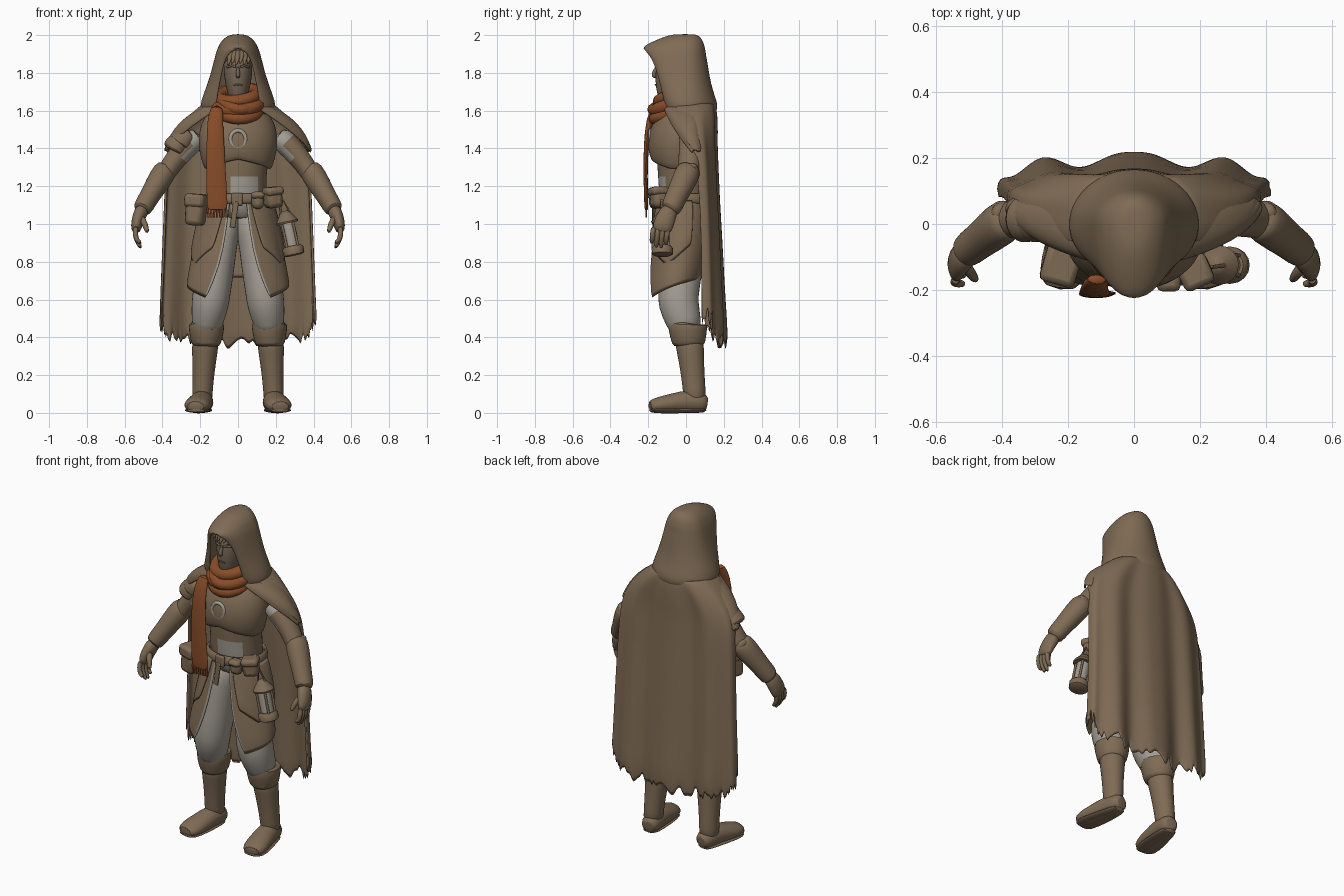
import bpy, bmesh, math, random
from mathutils import Vector, Euler

if "Cube" in bpy.data.objects:
    bpy.data.objects.remove(bpy.data.objects["Cube"])
random.seed(4)


def material(name, rgb):
    m = bpy.data.materials.new(name)
    m.use_nodes = True
    m.diffuse_color = (*rgb, 1)
    m.node_tree.nodes["Principled BSDF"].inputs["Base Color"].default_value = (*rgb, 1)
    return m


BROWN = material("brown cloth", (0.213, 0.148, 0.09))
SKIN = material("shaded skin", (0.18, 0.13, 0.088))
GREY = material("grey linen", (0.37, 0.34, 0.295))
RUST = material("rust scarf", (0.25, 0.074, 0.022))


def finish(ob, mirror=False, subsurf=0, thick=0, bevel=0, angle=50):
    if thick:
        s = ob.modifiers.new("Solidify", "SOLIDIFY")
        s.thickness, s.offset = thick, 0
    if bevel:
        b = ob.modifiers.new("Bevel", "BEVEL")
        b.width, b.segments = bevel, 2
    if subsurf:
        s = ob.modifiers.new("Subsurf", "SUBSURF")
        s.levels = s.render_levels = subsurf
    if mirror:
        ob.modifiers.new("Mirror", "MIRROR")
    bpy.ops.object.select_all(action="DESELECT")
    ob.select_set(True)
    bpy.context.view_layer.objects.active = ob
    bpy.ops.object.shade_smooth_by_angle(angle=math.radians(angle))
    return ob


def build(name, verts, faces, mats):
    me = bpy.data.meshes.new(name)
    me.from_pydata(verts, [], faces)
    for m in mats:
        me.materials.append(m)
    bm = bmesh.new()
    bm.from_mesh(me)
    bmesh.ops.remove_doubles(bm, verts=bm.verts, dist=1e-5)
    bmesh.ops.recalc_face_normals(bm, faces=bm.faces)
    bm.to_mesh(me)
    bm.free()
    ob = bpy.data.objects.new(name, me)
    bpy.context.collection.objects.link(ob)
    return ob


def tube(name, rings, mat, n=16, mirror=False, rule=None, subsurf=1):
    """Elliptical loft through (x, y, z, half width, half depth) rings."""
    verts, faces = [], []
    cs = [Vector(r[:3]) for r in rings]
    for i, r in enumerate(rings):
        t = (cs[min(i + 1, len(cs) - 1)] - cs[max(i - 1, 0)]).normalized()
        v = t.cross(Vector((1, 0, 0))).normalized()
        u = v.cross(t)
        for k in range(n):
            a = math.tau * k / n
            verts.append(cs[i] + u * r[3] * math.cos(a) + v * r[4] * math.sin(a))
    for i in range(len(rings) - 1):
        for k in range(n):
            j = (k + 1) % n
            faces.append((i * n + k, i * n + j, (i + 1) * n + j, (i + 1) * n + k))
    faces += [tuple(range(n)), tuple(range(len(verts) - n, len(verts)))]
    ob = build(name, verts, faces, [mat, GREY])
    if rule:
        for p in ob.data.polygons:
            p.material_index = int(rule(p.center))
    return finish(ob, mirror, subsurf)


def wrap(name, rows, mat, n=64, power=1, fold=0, hem=None, thick=0.014, trim=False, start=-1, mirror=False):
    """Sheet around the body: rows of (z, rx, cy, ry, half angle from the back)."""
    verts, faces, edge = [], [], []
    for i, (z, rx, cy, ry, spread) in enumerate(rows):
        f = i / (len(rows) - 1)
        for k in range(n + 1):
            u = start + (1 - start) * k / n
            a = u * math.radians(spread)
            s, c = math.sin(a), math.cos(a)
            r = 1 + fold * f * math.cos(a * 9 + 0.6 * math.sin(3 * a))
            x = math.copysign(abs(s) ** power, s) * rx
            y = cy + math.copysign(abs(c) ** power, c) * ry * r
            verts.append((x, y, z + (hem(u, f) if hem else 0)))
    for i in range(len(rows) - 1):
        for k in range(n):
            q = i * (n + 1) + k
            faces.append((q, q + 1, q + n + 2, q + n + 1))
            edge.append(trim and k in (0, n - 1))
    ob = build(name, verts, faces, [mat, GREY])
    for p, e in zip(ob.data.polygons, edge):
        p.material_index = int(e)
    return finish(ob, mirror, 1, thick)


def cord(name, pts, r, mat, cyclic=False):
    cu = bpy.data.curves.new(name, "CURVE")
    cu.dimensions, cu.bevel_depth, cu.bevel_resolution, cu.use_fill_caps = "3D", r, 3, True
    sp = cu.splines.new("POLY")
    sp.points.add(len(pts) - 1)
    for p, co in zip(sp.points, pts):
        p.co = (*co, 1)
    sp.use_cyclic_u = cyclic
    cu.materials.append(mat)
    ob = bpy.data.objects.new(name, cu)
    bpy.context.collection.objects.link(ob)
    bpy.ops.object.select_all(action="DESELECT")
    ob.select_set(True)
    bpy.context.view_layer.objects.active = ob
    bpy.ops.object.convert(target="MESH")
    return finish(bpy.context.object)


def box(name, loc, size, rot=(0, 0, 0), mat=BROWN, bevel=0.012):
    x, y, z = (s / 2 for s in size)
    e = Euler([math.radians(d) for d in rot])
    vs = [Vector((i, j, k)) for i in (-x, x) for j in (-y, y) for k in (-z, z)]
    for v in vs:
        v.rotate(e)
    fs = [(0, 1, 3, 2), (4, 6, 7, 5), (0, 4, 5, 1), (2, 3, 7, 6), (0, 2, 6, 4), (1, 5, 7, 3)]
    return finish(build(name, [v + Vector(loc) for v in vs], fs, [mat]), bevel=bevel, angle=35)


# Torso, with the shirt showing at the front of the waist
tube("torso", [(0, 0, 1.02, .16, .12), (0, -.01, 1.12, .155, .13), (0, -.02, 1.27, .15, .13), (0, -.02, 1.34, .165, .135),
               (0, -.02, 1.45, .19, .13), (0, 0, 1.57, .16, .10), (0, 0, 1.62, .08, .08)], BROWN, 24,
     rule=lambda c: c.y < -.1 and abs(c.x - .03) < .075 and c.z < 1.25)
wrap("chest_leather", [(1.60, .14, -.02, .10, 180), (1.53, .195, -.03, .14, 180), (1.43, .205, -.045, .15, 180),
                       (1.35, .19, -.045, .148, 180), (1.29, .17, -.04, .137, 180)], BROWN,
     hem=lambda u, f: .05 * f * max(0, abs(u) * 2.5 - 1.5))
cord("chest_ring", [(.04 * math.cos(a), -.188, 1.45 + .045 * math.sin(a)) for a in
                    [math.tau * k / 16 for k in range(16)]], .011, GREY, True)
wrap("belt", [(1.165, .165, -.01, .142, 180), (1.105, .175, -.01, .15, 180)], BROWN, thick=.02)
box("belt_buckle", (-.005, -.165, 1.13), (.06, .02, .07))
box("belt_end", (-.02, -.172, 1.05), (.03, .012, .14), (0, 8, 0), bevel=.004)

# Legs and boots
tube("trousers", [(.05, 0, 1.08, .09, .10), (.085, -.01, .95, .088, .11), (.11, -.02, .8, .098, .115),
                  (.138, -.04, .65, .102, .112), (.148, -.042, .57, .102, .11), (.163, -.01, .48, .085, .095),
                  (.17, 0, .42, .07, .08)], GREY, mirror=True)
tube("boot_shaft", [(.168, .01, .43, .078, .085), (.176, .024, .33, .069, .073), (.182, .034, .22, .06, .064),
                    (.188, .044, .12, .054, .061), (.19, .047, .05, .058, .06)], BROWN, mirror=True)
tube("boot_cuff", [(.168, .01, .48, .07, .08), (.168, .008, .475, .097, .108), (.166, .01, .44, .096, .104),
                   (.17, .015, .36, .08, .09), (.17, .015, .35, .065, .07)], BROWN, mirror=True)
tube("boot_foot", [(.178, .115, .048, .035, .035), (.182, .09, .052, .055, .055), (.19, .02, .062, .06, .065),
                   (.204, -.07, .05, .068, .054), (.219, -.15, .04, .073, .044), (.226, -.2, .032, .05, .032)],
     BROWN, mirror=True)
tube("boot_sole", [(.182, .112, .014, .045, .014), (.19, .02, .014, .058, .014), (.217, -.13, .014, .074, .014),
                   (.225, -.198, .014, .055, .014)], BROWN, mirror=True)

# Split coat skirt with pale edges and shorter hip panels
wrap("coat_skirt", [(1.14, .165, -.01, .14, 166), (1.0, .205, -.02, .15, 163), (.85, .24, -.04, .16, 157),
                    (.71, .272, -.06, .155, 141)], BROWN, 120, trim=True, hem=lambda u, f: -.11 * f * u * u)
wrap("hip_panel", [(1.13, .18, -.01, .152, 160), (1.0, .22, -.02, .165, 155), (.87, .25, -.04, .172, 148)], BROWN, 24,
     start=.45, mirror=True, hem=lambda u, f: -.10 * f * (1 - abs(u - .75) * 4))

# Arms, bracers and hands
tube("sleeve", [(.20, .03, 1.47, .06, .07), (.25, .03, 1.435, .066, .07), (.32, .025, 1.36, .06, .065),
                (.375, .015, 1.28, .052, .058), (.42, -.01, 1.21, .05, .055)], BROWN, mirror=True,
     rule=lambda c: c.x < .27)
tube("bracer", [(.372, .02, 1.30, .045, .05), (.385, .015, 1.285, .067, .07), (.43, -.02, 1.21, .062, .066),
                (.478, -.058, 1.13, .052, .056), (.51, -.083, 1.075, .054, .058), (.513, -.088, 1.07, .03, .03)],
     BROWN, mirror=True)
tube("elbow_guard", [(.36, .03, 1.24, .02, .03), (.395, .035, 1.28, .045, .045), (.43, .035, 1.32, .008, .015)],
     BROWN, mirror=True)
tube("palm", [(.50, -.08, 1.09, .04, .045), (.525, -.103, 1.04, .036, .052), (.54, -.125, .985, .03, .056),
              (.54, -.13, .955, .02, .046)], BROWN, mirror=True)
for k, (y, tip) in enumerate([(-.170, .90), (-.145, .872), (-.12, .868), (-.095, .89)]):
    tube(f"finger_{k}", [(.54, y, .99, .015, .015), (.546, y - .006, .95, .016, .016),
                         (.536, y - .01, .912, .014, .014), (.512, y - .012, tip, .011, .011)], BROWN, 8, True)
tube("thumb", [(.515, -.12, 1.04, .02, .022), (.492, -.155, 1.0, .018, .018), (.478, -.172, .95, .012, .012)],
     BROWN, 8, True)


# Cape over the back, with a torn hem, and a mantle over the shoulders
def torn(u, f):
    return 0 if f < 1 else .11 * u * u + random.uniform(-.045, .045) + random.choice((0, 0, 0, .17)) * (abs(u) > .75)


wrap("cape", [(1.64, .17, .02, .125, 120), (1.60, .22, .025, .128, 118), (1.56, .265, .03, .124, 116),
              (1.49, .325, .04, .114, 112), (1.42, .358, .055, .096, 106), (1.34, .375, .07, .084, 98),
              (1.15, .383, .082, .078, 94), (.9, .393, .09, .083, 93), (.65, .403, .092, .09, 93),
              (.53, .408, .094, .094, 93), (.36, .41, .095, .098, 93)],
     BROWN, 88, power=.75, fold=.24, hem=torn)
wrap("mantle", [(1.65, .13, -.005, .115, 155), (1.61, .195, -.005, .128, 150), (1.56, .278, .005, .122, 142),
                (1.50, .335, .015, .11, 130), (1.44, .37, .03, .092, 116), (1.385, .39, .05, .07, 104)],
     BROWN, 72, power=.88, fold=.05, hem=lambda u, f: random.uniform(-.015, .015) if f == 1 else 0)
for k, d in enumerate((0, .032)):
    tube(f"shoulder_flap_{k}", [(-.25 - d, .015, 1.49 - d, .045, .06), (-.275 - d, .015, 1.465 - d, .064, .07),
                                (-.31 - d, .015, 1.425 - d, .07, .075), (-.312 - d, .015, 1.42 - d, .05, .06)], BROWN)

# Head inside the hood
tube("head", [(0, -.075, 1.6, .05, .055), (0, -.085, 1.67, .045, .06), (0, -.08, 1.70, .06, .082),
              (0, -.07, 1.78, .076, .096), (0, -.06, 1.85, .08, .095), (0, -.05, 1.91, .055, .07)], SKIN)
tube("nose", [(0, -.155, 1.835, .008, .008), (0, -.168, 1.80, .012, .014), (0, -.172, 1.785, .014, .013),
              (0, -.16, 1.772, .009, .006)], SKIN, 8)
cord("mouth", [(-.022, -.158, 1.735), (0, -.162, 1.738), (.022, -.158, 1.735)], .004, SKIN)
for s in (-1, 1):
    cord("brow", [(s * .012, -.158, 1.832), (s * .035, -.153, 1.838), (s * .058, -.13, 1.83)], .006, SKIN)
for k in range(7):
    x = (k - 3) * .021
    tube(f"hair_lock_{k}", [(x * .7, -.11, 1.92, .018, .014), (x, -.15 + abs(x) * .4, 1.89, .017, .013),
                            (x - .012, -.165 + abs(x) * .5, 1.845 - .01 * (k % 2), .003, .003)], BROWN, 8)

# Hood: each level runs from the back, round the side, to the face opening
LEVELS = [(1.998, .015, .04, -.05, 0), (1.993, .05, .065, -.09, 0), (1.968, .08, .083, -.155, 0),
          (1.945, .094, .09, -.205, 0), (1.93, .1, .094, -.226, 0), (1.915, .107, .097, -.207, .032),
          (1.89, .114, .10, -.186, .055), (1.85, .124, .108, -.165, .074),
          (1.78, .142, .118, -.142, .088), (1.70, .17, .137, -.122, .105), (1.65, .19, .157, -.11, .11),
          (1.615, .192, .163, -.10, .11), (1.585, .175, .15, -.09, .10), (1.58, .14, .12, -.08, .09)]
verts, faces, N = [], [], 32
for z, rx, back, front, gap in LEVELS:
    for k in range(N + 1):
        u = 2 * k / N - 1
        a = abs(u) * math.pi
        s, c = math.sin(a), math.cos(a)
        x, y = (rx * s, back * c) if c >= 0 else (gap + (rx - gap) * s, front * -c)
        verts.append((math.copysign(x, u), y, z))
for i in range(len(LEVELS) - 1):
    for k in range(N):
        q = i * (N + 1) + k
        faces.append((q, q + 1, q + N + 2, q + N + 1))
faces.append(tuple(range(N)))
finish(build("hood", verts, faces, [BROWN]), subsurf=1, thick=.014)

# Scarf folds and hanging tail with a fringe
for k, (rx, ry, z, drop, r) in enumerate([(.10, .095, 1.68, .03, .036), (.113, .115, 1.64, .05, .037),
                                          (.108, .122, 1.605, .058, .032), (.092, .13, 1.66, .055, .03)]):
    ring = [math.tau * i / 32 for i in range(32)]
    cord(f"scarf_fold_{k}", [(rx * math.sin(a), -.045 - ry * math.cos(a),
                              z - drop * math.cos(a) + .012 * math.sin(a + k)) for a in ring], r, RUST, True)
tube("scarf_tail", [(-.11, -.16, 1.63, .035, .02), (-.122, -.195, 1.55, .042, .018), (-.12, -.212, 1.42, .048, .013),
                    (-.115, -.215, 1.25, .053, .011), (-.11, -.21, 1.10, .056, .011), (-.11, -.21, 1.07, .056, .009)],
     RUST)
for k in range(7):
    box(f"scarf_fringe_{k}", (-.158 + k * .016, -.21, 1.06), (.011, .008, .05), (0, random.uniform(-8, 8), 0), RUST, .002)

# Belt pouches, each with a flap
for name, loc, size, tilt in [("large_pouch", (-.222, -.12, 1.075), (.10, .11, .165), 4),
                              ("small_pouch", (.105, -.165, 1.125), (.065, .06, .09), 0),
                              ("side_pouch", (.185, -.14, 1.14), (.09, .09, .11), -6)]:
    box(name, loc, size, (0, tilt, -tilt * 4), bevel=.025)
    top = (loc[0], loc[1] - .006, loc[2] + size[2] * .3)
    box(name + "_flap", top, (size[0] + .008, size[1] + .008, size[2] * .42), (0, tilt, -tilt * 4), bevel=.018)


# Lantern hanging from the belt, leaning outwards
def on_lantern(t, dx=0, dy=0):
    return (.247 + .052 * t + dx, -.125 + dy, 1.07 - .237 * t)


for name, profile, mat in [("lantern_cap", [(0, .012), (.06, .03), (.24, .06), (.28, .057)], BROWN),
                           ("lantern_glass", [(.28, .036), (.5, .038), (.8, .036)], GREY),
                           ("lantern_base", [(.78, .045), (.84, .057), (.97, .055), (1, .04)], BROWN)]:
    tube(name, [(*on_lantern(t), r, r) for t, r in profile], mat, subsurf=0)
for k in range(4):
    a = math.tau * (k + .5) / 4
    dx, dy = .043 * math.cos(a), .043 * math.sin(a)
    cord(f"lantern_post_{k}", [on_lantern(.24, dx, dy), on_lantern(.82, dx, dy)], .007, BROWN)
cord("lantern_handle", [on_lantern(.1, -.03), (.225, -.13, 1.10), (.24, -.13, 1.125), on_lantern(.1, .03)], .006, BROWN)
